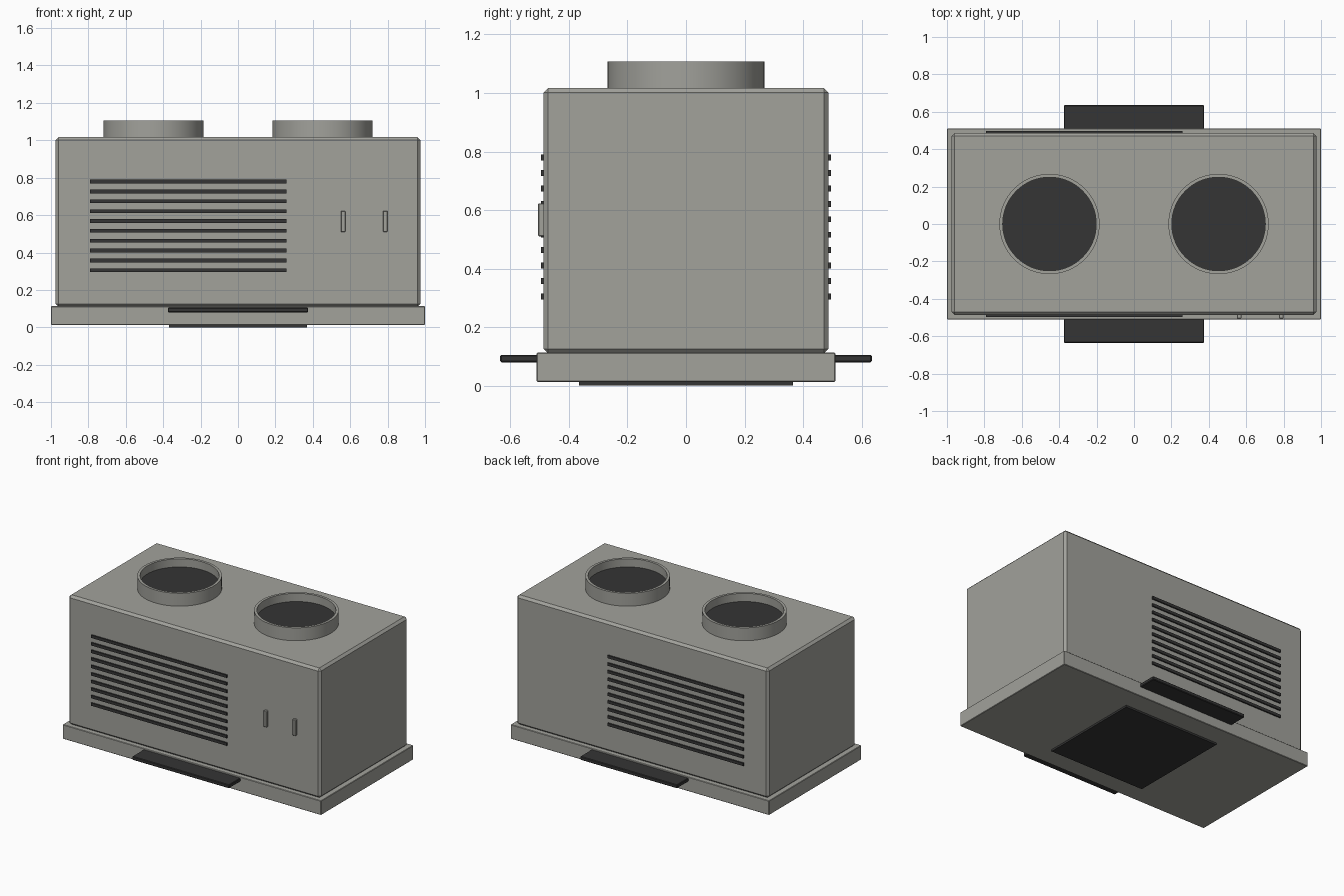
import bpy, bmesh, math

if "Cube" in bpy.data.objects:
    bpy.data.objects.remove(bpy.data.objects["Cube"])


def material(name, rgb):
    m = bpy.data.materials.new(name)
    m.diffuse_color = (*rgb, 1)
    m.use_nodes = True
    m.node_tree.nodes["Principled BSDF"].inputs["Base Color"].default_value = m.diffuse_color
    return m


GREY = material("warm_grey", (0.36, 0.36, 0.33))
DARK = material("charcoal", (0.035, 0.035, 0.035))


def finish(name, bm, mat):
    bmesh.ops.recalc_face_normals(bm, faces=bm.faces)
    me = bpy.data.meshes.new(name)
    bm.to_mesh(me)
    bm.free()
    me.materials.append(mat)
    ob = bpy.data.objects.new(name, me)
    bpy.context.collection.objects.link(ob)
    return ob


def box(name, x, y, z, mat, bevel=0):
    """Box from (min, max) ranges, with an optional chamfer."""
    bm = bmesh.new()
    bmesh.ops.create_cube(bm, size=1)
    for v in bm.verts:
        v.co = [r[0] + (c + 0.5) * (r[1] - r[0]) for c, r in zip(v.co, (x, y, z))]
    ob = finish(name, bm, mat)
    if bevel:
        mod = ob.modifiers.new("chamfer", 'BEVEL')
        mod.width = bevel
        mod.segments = 1
    return ob


def lathe(name, profile, cx, mat, steps=64, closed=True):
    """Spin an (r, z) profile about a vertical axis at x = cx."""
    bm = bmesh.new()
    rings = [[bm.verts.new((cx + r * math.cos(2 * math.pi * i / steps),
                            r * math.sin(2 * math.pi * i / steps), z))
              for i in range(steps)] for r, z in profile]
    for a, b in zip(rings, rings[1:] + rings[:1]):
        for i in range(steps):
            j = (i + 1) % steps
            bm.faces.new((a[i], a[j], b[j], b[i]))
    ob = finish(name, bm, mat)
    bpy.context.view_layer.objects.active = ob
    ob.select_set(True)
    bpy.ops.object.shade_smooth_by_angle(angle=math.radians(40))
    ob.select_set(False)
    return ob


# Housing and base
box("housing", (-0.975, 0.975), (-0.487, 0.487), (0.11, 1.017), GREY, 0.016)
box("base_plinth", (-1, 1), (-0.51, 0.51), (0.013, 0.113), GREY, 0.003)
box("bottom_plate", (-0.37, 0.37), (-0.365, 0.365), (0, 0.02), DARK)

# Round openings with a raised collar and dark floor
for side, cx in (("left", -0.452), ("right", 0.452)):
    lathe(side + "_collar", [(0.268, 1.01), (0.268, 1.107), (0.25, 1.107), (0.25, 1.01)], cx, GREY)
    bm = bmesh.new()
    bmesh.ops.create_cone(bm, cap_ends=True, segments=64, radius1=0.25, radius2=0.25, depth=0.04)
    bmesh.ops.translate(bm, verts=bm.verts, vec=(cx, 0, 1.03))
    finish(side + "_opening_floor", bm, DARK)

# Vent slats and lower tabs on front and back
for label, s in (("front", -1), ("back", 1)):
    for i in range(10):
        z = 0.305 + i * 0.0527
        box(f"{label}_vent_slat_{i + 1}", (-0.79, 0.26),
            sorted((s * 0.48, s * 0.496)), (z - 0.01, z + 0.01), DARK)
    box(label + "_tab", (-0.375, 0.375), sorted((s * 0.48, s * 0.635)), (0.08, 0.105), DARK, 0.004)

# Two upright levers on the front
for i, x in enumerate((0.562, 0.787)):
    box(f"lever_{i + 1}", (x - 0.012, x + 0.012), (-0.505, -0.48), (0.51, 0.623), GREY, 0.003)
